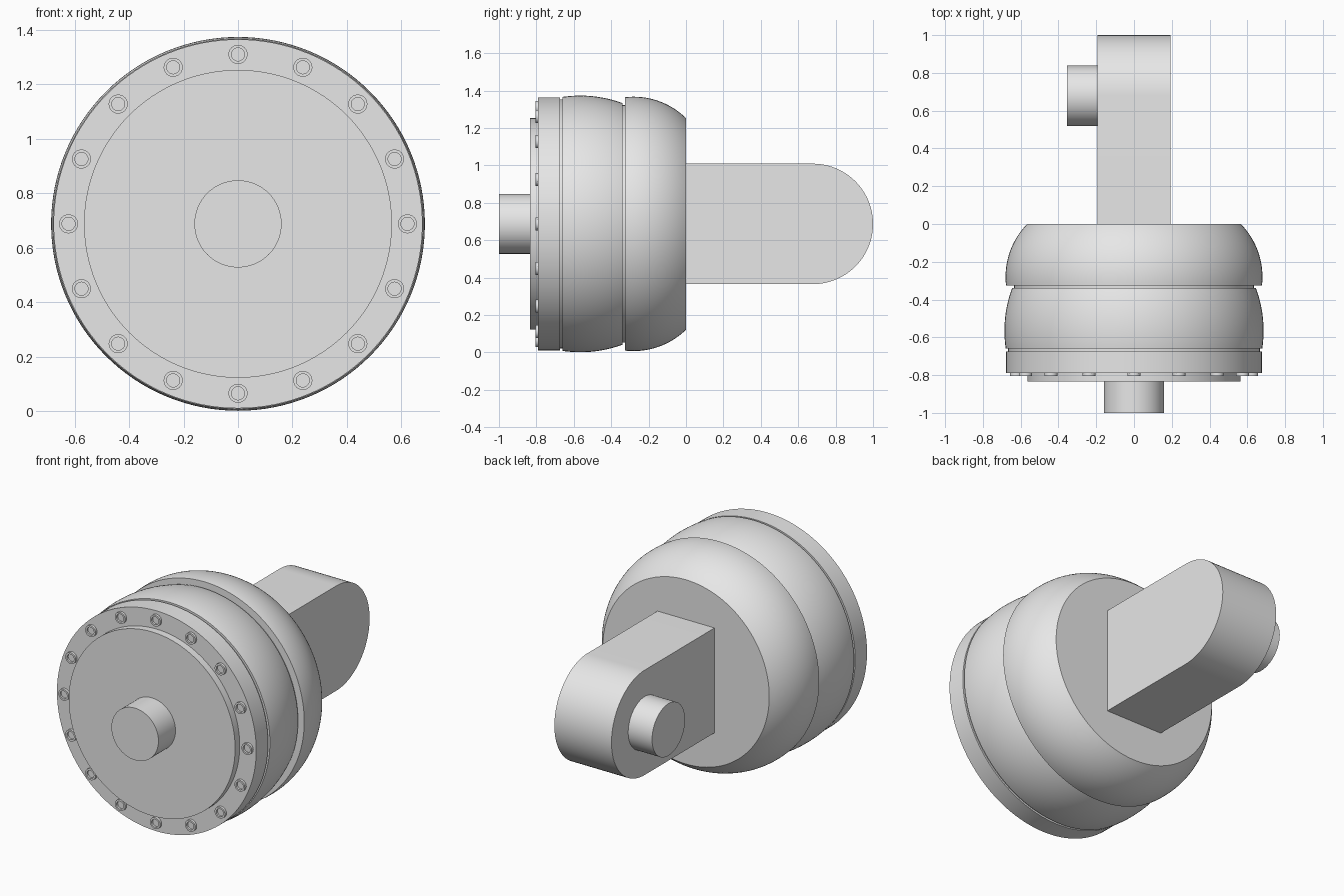
import bpy
import bmesh
from math import pi, sin, cos, sqrt, radians
from mathutils import Matrix, Vector

cube = bpy.data.objects.get("Cube")
if cube:
    bpy.data.objects.remove(cube, do_unlink=True)

AXIS_Z = 0.687       # height of the main axis

grey = bpy.data.materials.new("plain grey")
grey.use_nodes = True
grey.diffuse_color = (0.8, 0.8, 0.8, 1)
grey.node_tree.nodes["Principled BSDF"].inputs["Base Color"].default_value = (0.8, 0.8, 0.8, 1)


def finish(bm, name, location):
    """Turn a bmesh into a smooth-by-angle object."""
    bmesh.ops.remove_doubles(bm, verts=bm.verts, dist=1e-5)
    bmesh.ops.recalc_face_normals(bm, faces=bm.faces)
    mesh = bpy.data.meshes.new(name)
    bm.to_mesh(mesh)
    bm.free()
    mesh.materials.append(grey)
    obj = bpy.data.objects.new(name, mesh)
    bpy.context.collection.objects.link(obj)
    obj.location = location
    bpy.ops.object.select_all(action='DESELECT')
    obj.select_set(True)
    bpy.context.view_layer.objects.active = obj
    bpy.ops.object.shade_smooth_by_angle(angle=radians(30))
    return obj


def lathe(name, profile, location=(0, 0, AXIS_Z), steps=128, along_x=False):
    """Revolve (position, radius) points about the y axis, or the x axis."""
    bm = bmesh.new()
    points = [(profile[0][0], 0)] + profile + [(profile[-1][0], 0)]
    verts = [bm.verts.new((r, y, 0)) for y, r in points]
    edges = [bm.edges.new(pair) for pair in zip(verts, verts[1:])]
    bmesh.ops.spin(bm, geom=verts + edges, cent=(0, 0, 0), axis=(0, 1, 0),
                   angle=2 * pi, steps=steps, use_merge=True)
    if along_x:
        bmesh.ops.rotate(bm, verts=bm.verts, cent=(0, 0, 0),
                         matrix=Matrix.Rotation(-pi / 2, 3, 'Z'))
    return finish(bm, name, location)


def bulge(start, end, peak, radius, curve, count=20):
    """Profile points along a circular arc that peaks at a given position."""
    ys = [start + (end - start) * i / count for i in range(count + 1)]
    return [(y, radius - curve + sqrt(curve ** 2 - (y - peak) ** 2)) for y in ys]


# Housing: flange, two thin grooves and two bulging shells
lathe("front_shaft", [(-1, 0.16), (-0.83, 0.16)], steps=64)
lathe("cover_plate", [(-0.835, 0.565), (-0.78, 0.565)])
lathe("flange_ring", [(-0.79, 0.677), (-0.675, 0.677)])
lathe("front_groove", [(-0.68, 0.666), (-0.655, 0.666)])
lathe("front_shell", bulge(-0.66, -0.34, -0.565, 0.686, 0.65))
lathe("rear_groove", [(-0.345, 0.635), (-0.32, 0.635)])
lathe("rear_shell", bulge(-0.325, 0, -0.28, 0.68, 0.4))

# Ring of recessed bolt heads on the flange
for i in range(16):
    a = 2 * pi * i / 16
    lathe("flange_bolt", [(-0.003, 0.024), (-0.015, 0.024), (-0.015, 0.035), (0.005, 0.035)],
          (0.622 * sin(a), -0.79, AXIS_Z + 0.622 * cos(a)), steps=24)

# Rear arm: flat bar with a half-round end
HALF_WIDTH, ARM_R, ARM_Y = 0.194, 0.322, 0.678
bm = bmesh.new()
outline = [(-0.02, ARM_R)]
outline += [(ARM_Y + ARM_R * sin(pi * i / 48), ARM_R * cos(pi * i / 48)) for i in range(49)]
outline += [(-0.02, -ARM_R)]
side = bm.faces.new([bm.verts.new((-HALF_WIDTH, y, z)) for y, z in outline])
extruded = bmesh.ops.extrude_face_region(bm, geom=[side], use_keep_orig=True)
moved = [v for v in extruded["geom"] if isinstance(v, bmesh.types.BMVert)]
bmesh.ops.translate(bm, verts=moved, vec=Vector((2 * HALF_WIDTH, 0, 0)))
finish(bm, "rear_arm", (0, 0, AXIS_Z))

# Crank pin on the right face of the arm
lathe("crank_pin", [(-0.356, 0.16), (-0.18, 0.16)], (0, ARM_Y, AXIS_Z), steps=64, along_x=True)
